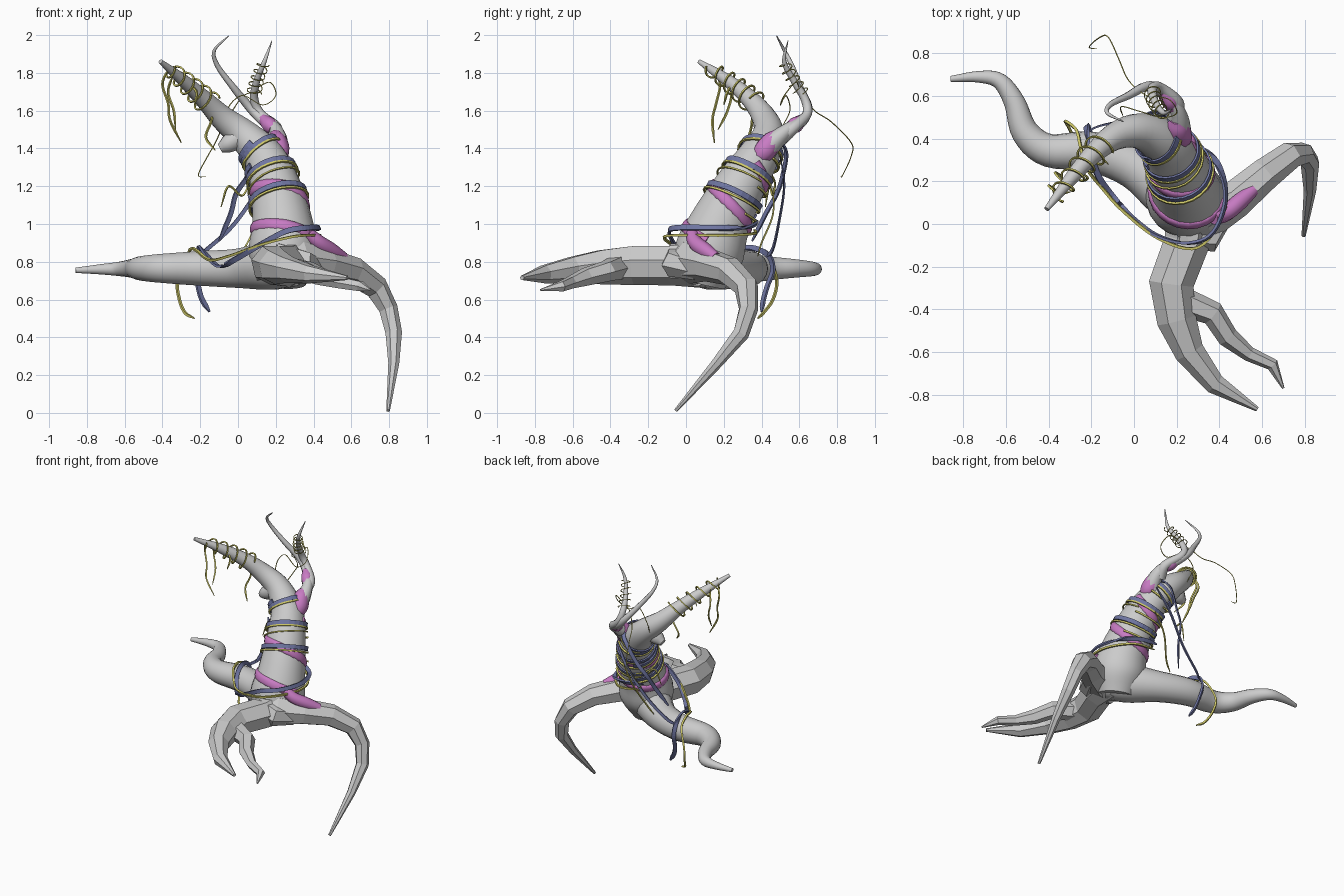
import bpy, bmesh, random
from math import sin, cos, pi
from mathutils import Vector as V
random.seed(4)


def material(name, col):
    m = bpy.data.materials.new(name)
    m.diffuse_color = (*col, 1)
    return m


PURPLE = material("purple", (0.58, 0.2, 0.55))
BLUE = material("blue", (0.16, 0.18, 0.36))
YELLOW = material("yellow", (0.62, 0.58, 0.14))


def spline(pts, k):
    """Catmull-Rom through points of any dimension, k steps per span."""
    P = [V(p) for p in pts]
    P = [P[0] * 2 - P[1]] + P + [P[-1] * 2 - P[-2]]
    out = []
    for i in range(1, len(P) - 2):
        a, b, c, d = P[i - 1:i + 3]
        for j in range(k):
            t = j / k
            out.append((b * 2 + (c - a) * t + (a * 2 - b * 5 + c * 4 - d) * t * t
                        + (b * 3 - a - c * 3 + d) * t ** 3) / 2)
    return out + [P[-2]]


def sweep(name, pts, radii, sides=8, mat=None, smooth=True, normals=None, ratio=1.0):
    """Tube along pts; ratio stretches it sideways to the normal into a ribbon."""
    bm = bmesh.new()
    rings, N = [], None
    for i, p in enumerate(pts):
        T = (pts[min(i + 1, len(pts) - 1)] - pts[max(i - 1, 0)]).normalized()
        ref = normals[i] if normals else (N or (V((0, 0, 1)) if abs(T.z) < 0.9 else V((1, 0, 0))))
        N = (ref - T * ref.dot(T)).normalized()
        B = T.cross(N)
        rings.append([bm.verts.new(p + (N * cos(a) + B * sin(a) * ratio) * radii[i])
                      for a in ((k + 0.5) * 2 * pi / sides for k in range(sides))])
    for r, s in zip(rings, rings[1:]):
        for k in range(sides):
            bm.faces.new((r[k], r[(k + 1) % sides], s[(k + 1) % sides], s[k]))
    bm.faces.new(rings[0][::-1])
    bm.faces.new(rings[-1])
    bmesh.ops.recalc_face_normals(bm, faces=bm.faces)
    me = bpy.data.meshes.new(name)
    bm.to_mesh(me)
    bm.free()
    if smooth:
        me.polygons.foreach_set("use_smooth", [len(p.vertices) == 4 for p in me.polygons])
    if mat:
        me.materials.append(mat)
    ob = bpy.data.objects.new(name, me)
    bpy.context.collection.objects.link(ob)
    return ob


def limb(name, pts, sides, smooth=True, mat=None, k=5):
    """pts are (x, y, z, radius)."""
    q = spline(pts, k) if smooth else [V(p) for p in pts]
    return sweep(name, [p.xyz for p in q], [p[3] for p in q], sides, mat, smooth)


def strand(name, pts, mat, r, ratio=1.0, normal=None, k=6):
    q = spline(pts, k)
    rad = [r * min(1, 0.4 + 0.2 * min(i, len(q) - 1 - i)) for i in range(len(q))]
    return sweep(name, q, rad, 4, mat, False, [V(normal)] * len(q) if normal else None, ratio)


def wrap(name, path, t0, t1, a0, a1, off, r, mat, ratio=1.0, sides=4):
    """Helix around a path of (x, y, z, radius) from angle a0 to a1 (turns)."""
    q = spline(path, 12)
    n = max(12, int(abs(a1 - a0) * 24))
    pts, nor = [], []
    for i in range(n + 1):
        f = i / n
        x = (t0 + (t1 - t0) * f) * (len(q) - 1)
        j = min(int(x), len(q) - 2)
        c = q[j].lerp(q[j + 1], x - j)
        T = (q[j + 1].xyz - q[j].xyz).normalized()
        X = (V((1, 0, 0)) - T * T.x).normalized()
        a = 2 * pi * (a0 + (a1 - a0) * f)
        d = X * cos(a) + T.cross(X) * sin(a)
        pts.append(c.xyz + d * (c[3] + off))
        nor.append(d)
    return sweep(name, pts, [r] * (n + 1), sides, mat, sides > 4, nor, ratio)


# Leaning trunk that bends into the upper branch
trunk = [(0.23, 0.08, 0.69, 0.13), (0.24, 0.12, 0.84, 0.185), (0.235, 0.18, 1.0, 0.162),
         (0.2, 0.28, 1.19, 0.135), (0.14, 0.38, 1.35, 0.11), (0.03, 0.435, 1.47, 0.085),
         (-0.08, 0.415, 1.56, 0.066), (-0.18, 0.34, 1.66, 0.048),
         (-0.29, 0.22, 1.76, 0.033), (-0.41, 0.07, 1.86, 0.012)]
limb("trunk", trunk, 20)
limb("branch_knot", [(0.02, 0.42, 1.47, 0.06), (-0.05, 0.41, 1.425, 0.05), (-0.095, 0.41, 1.4, 0.025)], 10)

# Smooth root to the left
left = [(0.3, 0.05, 0.78, 0.11), (0.17, 0.15, 0.78, 0.13), (0.0, 0.27, 0.765, 0.105),
        (-0.2, 0.34, 0.765, 0.093), (-0.4, 0.345, 0.765, 0.078), (-0.51, 0.43, 0.765, 0.065),
        (-0.56, 0.57, 0.765, 0.05), (-0.63, 0.67, 0.762, 0.038), (-0.73, 0.69, 0.76, 0.027),
        (-0.86, 0.68, 0.755, 0.014)]
limb("left_root", left, 18)

# Faceted roots to the front and right
limb("right_root", [(0.2, 0.0, 0.79, 0.12), (0.33, 0.03, 0.8, 0.115), (0.47, 0.11, 0.785, 0.09),
                    (0.61, 0.23, 0.75, 0.078), (0.73, 0.32, 0.665, 0.066), (0.795, 0.33, 0.55, 0.052),
                    (0.825, 0.29, 0.42, 0.045), (0.825, 0.16, 0.26, 0.03), (0.795, -0.055, 0.012, 0.01)],
     7, False)
limb("front_root", [(0.27, 0.1, 0.79, 0.13), (0.25, -0.08, 0.785, 0.11), (0.175, -0.28, 0.785, 0.108),
                    (0.2, -0.45, 0.775, 0.095), (0.26, -0.6, 0.76, 0.072), (0.38, -0.75, 0.735, 0.05),
                    (0.578, -0.868, 0.715, 0.012)], 7, False)
limb("front_root_fork", [(0.22, -0.36, 0.77, 0.07), (0.37, -0.42, 0.75, 0.058), (0.44, -0.53, 0.72, 0.05),
                         (0.54, -0.61, 0.69, 0.035), (0.65, -0.66, 0.67, 0.03), (0.7, -0.77, 0.65, 0.006)],
     6, False)
limb("right_root_spur", [(0.2, -0.04, 0.83, 0.08), (0.35, -0.06, 0.79, 0.075), (0.42, 0.06, 0.76, 0.06)], 6, False)

# Twin vines rising behind the trunk
vine_a = [(0.17, 0.38, 1.33, 0.06), (0.21, 0.45, 1.42, 0.055), (0.2, 0.54, 1.5, 0.036),
          (0.13, 0.62, 1.55, 0.028), (0.06, 0.645, 1.62, 0.024), (-0.03, 0.6, 1.73, 0.018),
          (-0.11, 0.56, 1.84, 0.013), (-0.125, 0.52, 1.92, 0.009), (-0.05, 0.48, 1.995, 0.003)]
vine_b = [(0.19, 0.5, 1.45, 0.04), (0.2, 0.57, 1.51, 0.033), (0.12, 0.64, 1.58, 0.026),
          (0.085, 0.63, 1.66, 0.023), (0.1, 0.57, 1.76, 0.018), (0.14, 0.52, 1.86, 0.012),
          (0.18, 0.54, 1.97, 0.002)]
limb("left_vine", vine_a, 8)
limb("right_vine", vine_b, 8)

# Purple creeper around the trunk
strip = [(0.56, 0.16, 0.82, 0.03), (0.49, 0.1, 0.86, 0.042), (0.43, 0.05, 0.9, 0.04), (0.37, 0.03, 0.95, 0.034)]
limb("purple_creeper_root", strip, 8, True, PURPLE)
wrap("purple_creeper", trunk, 0.15, 0.4, -0.03, -2.0, -0.006, 0.016, PURPLE, 2.1, 8)
limb("purple_creeper_knot", [(0.22, 0.36, 1.33, 0.03), (0.215, 0.41, 1.38, 0.06),
                             (0.205, 0.455, 1.44, 0.055), (0.2, 0.49, 1.48, 0.03)], 8, True, PURPLE)
limb("purple_vine_knot", [(0.19, 0.54, 1.5, 0.03), (0.165, 0.58, 1.525, 0.042), (0.13, 0.62, 1.56, 0.025)],
     8, True, PURPLE)

# Blue ribbons and yellow cords wound on the trunk
for i, (a, b) in enumerate([(0.29, 0.32), (0.37, 0.405), (0.46, 0.49)]):
    wrap(f"blue_ribbon_{i}", trunk, a, b, 0.3, 1.5 + 0.1 * i, 0.012, 0.007, BLUE, 3, 4)
    wrap(f"yellow_cord_{i}", trunk, a - 0.02, b - 0.015, 0.1, 1.35, 0.014, 0.008, YELLOW)
wrap("yellow_cord_link", trunk, 0.32, 0.37, 0.3, 1.1, 0.014, 0.006, YELLOW)

# Low drapes from the trunk to the left root, ending in tails
strand("blue_drape", [(0.1, 0.36, 1.02), (0.25, 0.37, 1.0), (0.38, 0.3, 0.98), (0.43, 0.13, 0.98),
                      (0.37, -0.04, 0.98), (0.25, -0.09, 0.96), (0.1, -0.05, 0.88), (-0.02, 0.04, 0.81),
                      (-0.1, 0.13, 0.775), (-0.17, 0.23, 0.84), (-0.2, 0.33, 0.875), (-0.22, 0.43, 0.84),
                      (-0.22, 0.46, 0.76), (-0.21, 0.43, 0.67), (-0.19, 0.41, 0.6), (-0.15, 0.4, 0.535)],
       BLUE, 0.009, 2.2, (0.5, -0.6, 0.25))
strand("yellow_drape", [(0.12, 0.36, 0.97), (0.3, 0.36, 0.95), (0.42, 0.22, 0.94), (0.42, 0.05, 0.94),
                        (0.3, -0.11, 0.935), (0.12, -0.07, 0.89), (-0.05, 0.06, 0.83), (-0.15, 0.17, 0.81),
                        (-0.22, 0.26, 0.86), (-0.25, 0.36, 0.868), (-0.27, 0.44, 0.82), (-0.32, 0.48, 0.7),
                        (-0.31, 0.46, 0.6), (-0.28, 0.41, 0.53), (-0.23, 0.38, 0.5)], YELLOW, 0.009)

# Long ribbons hanging down the back
strand("blue_back_ribbon", [(0.1, 0.34, 1.46), (0.17, 0.48, 1.44), (0.12, 0.53, 1.38), (0.05, 0.51, 1.25),
                            (-0.01, 0.48, 1.16), (-0.04, 0.42, 1.05), (-0.1, 0.35, 0.91)],
       BLUE, 0.007, 2.6, (-0.6, 0.8, 0))
strand("blue_back_link", [(0.22, 0.5, 1.36), (0.12, 0.52, 1.2), (-0.02, 0.49, 1.0), (-0.16, 0.46, 0.87),
                          (-0.22, 0.43, 0.83)], BLUE, 0.006, 2.4, (0, 1, 0.3))
strand("yellow_back_cord", [(0.15, 0.44, 1.28), (0.07, 0.47, 1.22), (0.02, 0.46, 1.15),
                            (-0.05, 0.44, 1.2), (-0.09, 0.42, 1.09)], YELLOW, 0.006)
strand("yellow_low_cord", [(0.2, 0.46, 1.2), (0.12, 0.46, 1.05), (0.05, 0.4, 0.9), (0.0, 0.38, 0.83)],
       YELLOW, 0.006)

# Yellow coils on the upper branch and the right vine
wrap("branch_coil", trunk, 0.75, 0.96, 0, 5, 0.018, 0.006, YELLOW)
wrap("vine_coil", vine_b, 0.55, 0.82, 0, 5, 0.018, 0.003, YELLOW)

# Yellow threads hanging from the branch and vines
threads = [[(-0.37, 0.15, 1.82), (-0.4, 0.18, 1.74), (-0.37, 0.16, 1.64), (-0.36, 0.14, 1.55), (-0.3, 0.15, 1.43)],
           [(-0.34, 0.2, 1.8), (-0.37, 0.24, 1.7), (-0.34, 0.22, 1.6), (-0.33, 0.17, 1.5)],
           [(-0.2, 0.3, 1.68), (-0.13, 0.34, 1.66), (-0.14, 0.35, 1.55), (-0.17, 0.33, 1.46), (-0.12, 0.28, 1.39)],
           [(-0.28, 0.26, 1.76), (-0.22, 0.22, 1.7), (-0.23, 0.2, 1.63)]]
for i, t in enumerate(threads):
    strand(f"branch_thread_{i}", t, YELLOW, 0.007)
strand("trailing_thread", [(0.1, 0.58, 1.7), (0.03, 0.62, 1.68), (-0.03, 0.68, 1.6), (-0.07, 0.77, 1.54),
                           (-0.12, 0.875, 1.43), (-0.16, 0.875, 1.36), (-0.21, 0.83, 1.26),
                           (-0.17, 0.82, 1.25)], YELLOW, 0.003)
strand("looping_thread", [(0.1, 0.6, 1.72), (0.17, 0.58, 1.75), (0.2, 0.52, 1.68), (0.13, 0.5, 1.63),
                          (0.02, 0.53, 1.68), (-0.06, 0.55, 1.6), (-0.05, 0.5, 1.5)], YELLOW, 0.003)
